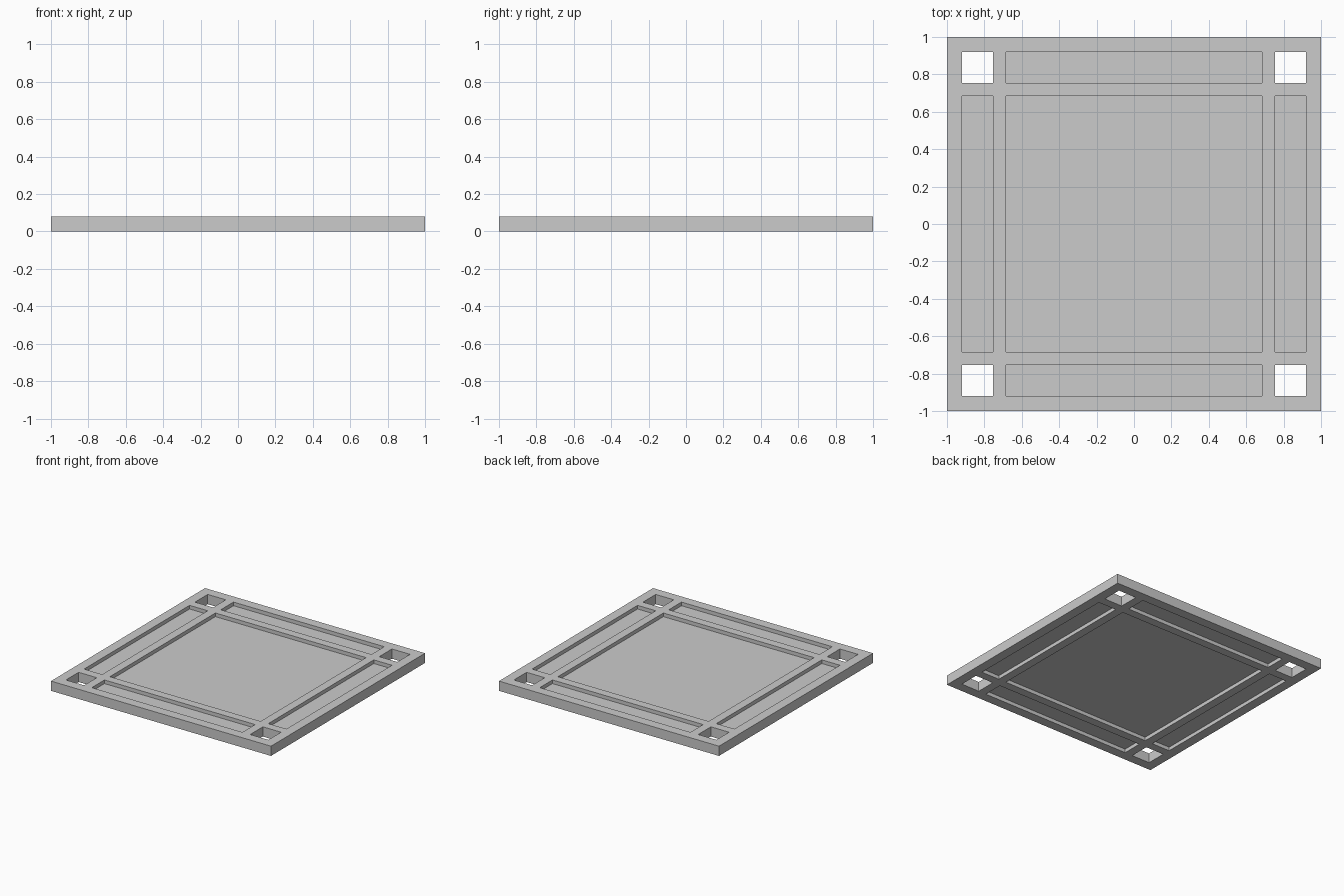
import bpy

if "Cube" in bpy.data.objects:
    bpy.data.objects.remove(bpy.data.objects["Cube"])

H = 0.08            # frame thickness
PZ0, PZ1 = 0.03, 0.05   # recessed panel heights
A, B, C, D = 1.0, 0.92, 0.755, 0.685   # rail edges, outside to inside


def box(name, x0, x1, y0, y1, z0, z1):
    bpy.ops.mesh.primitive_cube_add(
        size=1, location=((x0 + x1) / 2, (y0 + y1) / 2, (z0 + z1) / 2))
    ob = bpy.context.object
    ob.name = name
    ob.scale = (x1 - x0, y1 - y0, z1 - z0)
    bpy.ops.object.transform_apply(location=False, rotation=False, scale=True)
    return ob


# Frame slab pierced by a 3 x 3 set of openings
frame = box("frame", -A, A, -A, A, 0, H)
spans = [(-B, -C), (-D, D), (C, B)]
for i, (x0, x1) in enumerate(spans):
    for j, (y0, y1) in enumerate(spans):
        cutter = box("cutter", x0, x1, y0, y1, -0.1, H + 0.1)
        mod = frame.modifiers.new("opening", 'BOOLEAN')
        mod.operation = 'DIFFERENCE'
        mod.solver = 'EXACT'
        mod.object = cutter
        bpy.context.view_layer.objects.active = frame
        bpy.ops.object.modifier_apply(modifier=mod.name)
        bpy.data.objects.remove(cutter)
        # Recessed panels everywhere but the open corners
        if i == 1 or j == 1:
            name = "centre_panel" if i == j else "side_panel"
            box(name, x0, x1, y0, y1, PZ0, PZ1)
